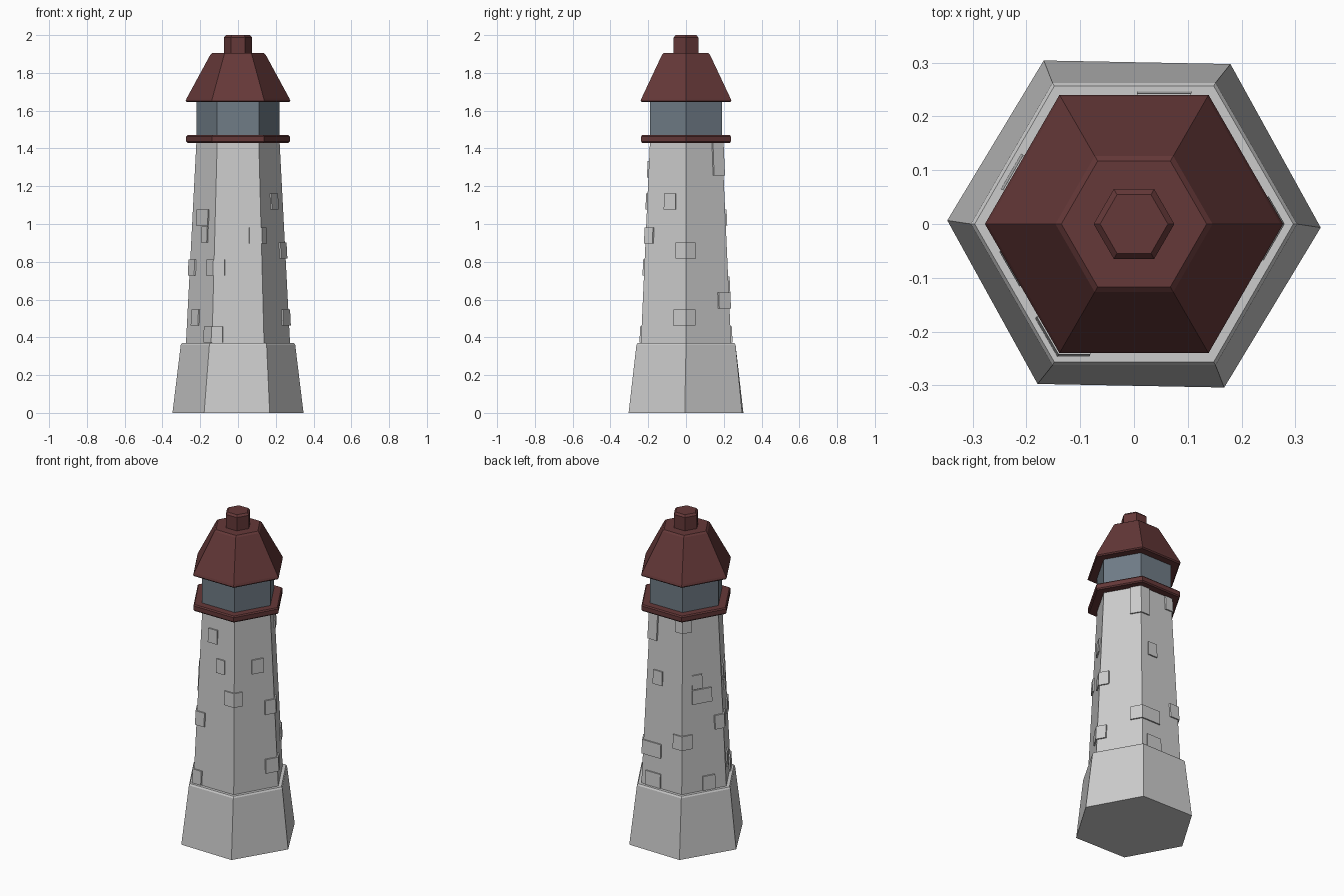
import bpy, bmesh, math

if "Cube" in bpy.data.objects:
    bpy.data.objects.remove(bpy.data.objects["Cube"])


def material(name, color):
    m = bpy.data.materials.new(name)
    m.diffuse_color = (*color, 1)
    m.use_nodes = True
    m.node_tree.nodes["Principled BSDF"].inputs["Base Color"].default_value = m.diffuse_color
    return m


def finish(bm, name, mat=None):
    bmesh.ops.recalc_face_normals(bm, faces=bm.faces)
    me = bpy.data.meshes.new(name)
    bm.to_mesh(me)
    bm.free()
    ob = bpy.data.objects.new(name, me)
    bpy.context.collection.objects.link(ob)
    if mat:
        me.materials.append(mat)
    return ob


def hex_stack(name, profile, mat=None):
    """Closed hexagonal solid from (radius, z, twist in degrees) rings."""
    bm = bmesh.new()
    rings = []
    for r, z, twist in profile:
        angles = [math.radians(60 * k + twist) for k in range(6)]
        rings.append([bm.verts.new((r * math.cos(a), r * math.sin(a), z)) for a in angles])
    for a, b in zip(rings, rings[1:]):
        for k in range(6):
            n = (k + 1) % 6
            bm.faces.new((a[k], a[n], b[n], b[k]))
    bm.faces.new(rings[0][::-1])
    bm.faces.new(rings[-1])
    return finish(bm, name, mat)


red = material("dark_red", (0.13, 0.04, 0.04))
glass = material("blue_grey", (0.16, 0.20, 0.24))

# Stone plinth and tapering tower
hex_stack("plinth", [(0.347, 0, -1.1), (0.303, 0.36, 0), (0.296, 0.37, 0)])
hex_stack("tower", [(0.277, 0.34, 0), (0.22, 1.44, 0)])

# Gallery, lantern room, roof and cap
hex_stack("gallery", [(0.268, 1.43, 0), (0.275, 1.437, 0), (0.275, 1.463, 0), (0.268, 1.47, 0)], red)
hex_stack("lantern_room", [(0.221, 1.46, 0), (0.221, 1.66, 0)], glass)
hex_stack("roof", [(0.27, 1.645, 0), (0.277, 1.652, 0), (0.272, 1.665, 0),
                   (0.146, 1.897, 0), (0.135, 1.906, 0)], red)
hex_stack("roof_cap", [(0.075, 1.89, 0), (0.075, 1.988, 0), (0.063, 2.0, 0)], red)


# Raised stones: s counts tower corners (whole numbers) anticlockwise from +x
def wall_point(s, z, offset):
    r = 0.277 - 0.052 * (z - 0.34) + offset / math.cos(math.pi / 6)
    k = math.floor(s)
    t = s - k
    a, b = math.radians(60 * k), math.radians(60 * (k + 1))
    return (r * (math.cos(a) * (1 - t) + math.cos(b) * t),
            r * (math.sin(a) * (1 - t) + math.sin(b) * t), z)


def add_stone(bm, s0, s1, z, h=0.085):
    stops = [s0] + [k for k in range(math.ceil(s0), math.ceil(s1))] + [s1]
    loops = []
    for s in stops:
        corners = [(z - h / 2, -0.015), (z - h / 2, 0.008), (z + h / 2, 0.008), (z + h / 2, -0.015)]
        loops.append([bm.verts.new(wall_point(s, zz, o)) for zz, o in corners])
    for a, b in zip(loops, loops[1:]):
        for i in range(4):
            j = (i + 1) % 4
            bm.faces.new((a[i], a[j], b[j], b[i]))
    bm.faces.new(loops[0])
    bm.faces.new(loops[-1][::-1])


stones = [
    # front
    (4.24, 4.50, 1.29), (4.50, 4.73, 1.12), (4.74, 5.20, 0.94),
    (3.72, 4.23, 0.77), (3.71, 4.21, 0.415),
    # front left
    (3.23, 3.72, 1.035), (3.47, 3.71, 0.945), (3.21, 3.48, 0.505), (2.78, 3.25, 0.77),
    # front right
    (5.45, 5.74, 1.12), (5.75, 6.23, 0.86), (5.72, 6.21, 0.505),
    # back
    (1.78, 2.25, 1.385), (1.20, 1.45, 1.035), (0.74, 1.47, 0.595),
    (1.77, 2.25, 0.68), (1.12, 1.48, 0.415),
    # back left
    (2.25, 2.50, 1.035), (2.25, 2.73, 0.945), (2.47, 2.74, 0.415),
]
bm = bmesh.new()
for s0, s1, z in stones:
    add_stone(bm, s0, s1, z)
add_stone(bm, 0.72, 1.26, 1.343, 0.175)
finish(bm, "raised_stones")
